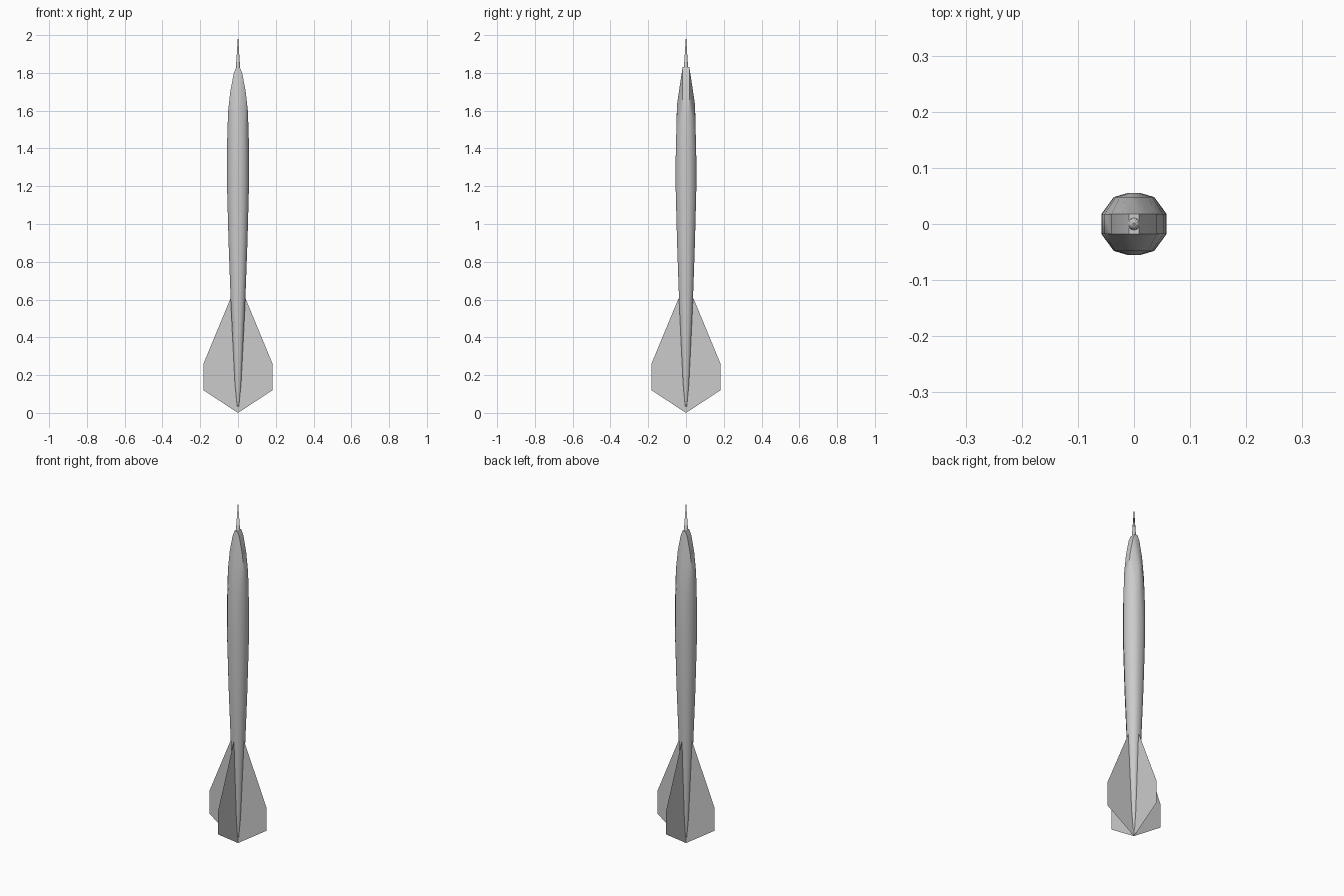
import bpy, math

if "Cube" in bpy.data.objects:
    bpy.data.objects.remove(bpy.data.objects["Cube"])

def make_mesh(name, verts, faces):
    me = bpy.data.meshes.new(name)
    me.from_pydata(verts, [], faces)
    me.update()
    ob = bpy.data.objects.new(name, me)
    bpy.context.collection.objects.link(ob)
    return ob

def smooth(ob, angle):
    bpy.ops.object.select_all(action='DESELECT')
    ob.select_set(True)
    bpy.context.view_layer.objects.active = ob
    bpy.ops.object.shade_smooth_by_angle(angle=math.radians(angle))

# Body cross-section: x, y and the height where each column ends at the nose
quarter = [(.058, .018, 1.83), (.036, .048, 1.63), (.012, .055, 1.33)]
half = quarter + [(-x, y, z) for x, y, z in reversed(quarter)]
section = half + [(-x, -y, z) for x, y, z in half]
n = len(section)

verts = []
# Tapering tail and middle: height, scale of the section
for z, s in [(.035, .08), (.15, .28), (.4, .5), (.6, .67), (.9, .86), (1.2, 1)]:
    verts += [(x * s, y * s, z) for x, y, _ in section]
# Chisel-shaped nose: each column keeps its y while its x closes in
for f, g in [(.43, .98), (.63, .9), (.8, .7), (.95, .38), (1, .16)]:
    verts += [(x * g, y, 1.2 + (top - 1.2) * f) for x, y, top in section]
rings = len(verts) // n
faces = [(r * n + i, r * n + (i + 1) % n, (r + 1) * n + (i + 1) % n, (r + 1) * n + i)
         for r in range(rings - 1) for i in range(n)]
faces.append(tuple(reversed(range(n))))
# Ridge across the nose, closed strip by strip
t = (rings - 1) * n
loop = [t + (i + n - 3) % n for i in range(n)]
right, left = loop[:6], loop[6:][::-1]
faces += [(right[i], right[i + 1], left[i + 1], left[i]) for i in range(5)]
body = make_mesh("body", verts, faces)
smooth(body, 40)

# Nose needle
bpy.ops.mesh.primitive_cone_add(vertices=12, radius1=.013, radius2=0, depth=.2,
                                location=(0, 0, 1.9))
needle = bpy.context.object
needle.name = "nose_needle"
smooth(needle, 40)

# Four thin tail fins
outline = [(0, 0), (.183, .12), (.183, .26), (.04, .605), (.0, .605)]
for k in range(4):
    a = k * math.pi / 2
    make_mesh(f"tail_fin_{k + 1}",
              [(r * math.cos(a), r * math.sin(a), z) for r, z in outline],
              [tuple(range(len(outline)))])
